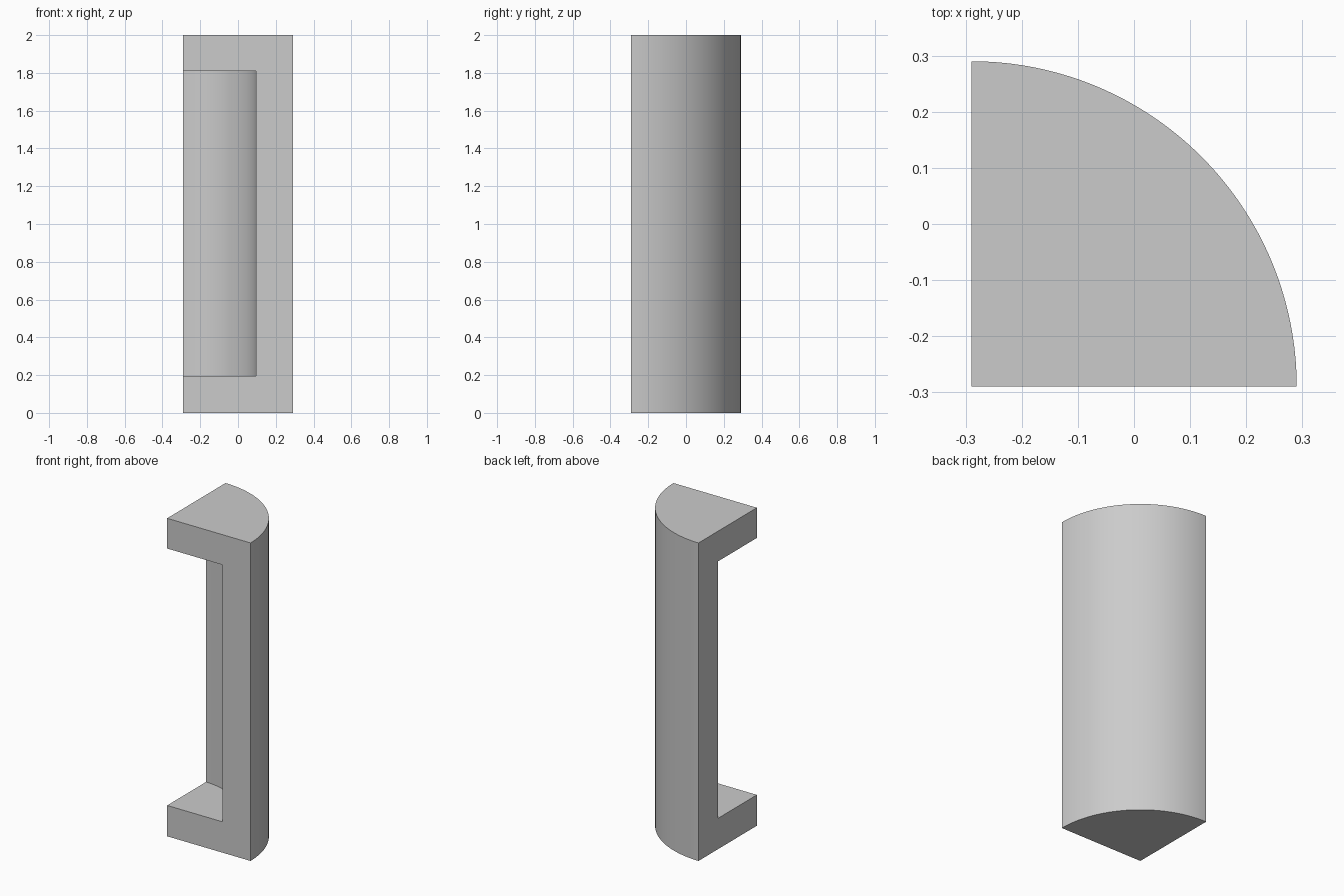
import bpy, bmesh, math

cube = bpy.data.objects.get("Cube")
if cube:
    bpy.data.objects.remove(cube, do_unlink=True)

HALF = 0.29            # half the footprint; the axis is the front right corner
OUTER, INNER = 0.58, 0.386
HEIGHT, LOW, HIGH = 2.0, 0.194, 1.81
STEPS = 64

grey = bpy.data.materials.new("light grey")
grey.use_nodes = True
colour = (0.6, 0.6, 0.6, 1)
grey.diffuse_color = colour
grey.node_tree.nodes["Principled BSDF"].inputs["Base Color"].default_value = colour

# C-shaped section (radius, height), swept a quarter turn around the corner axis
section = [(0, 0), (OUTER, 0), (OUTER, HEIGHT), (0, HEIGHT),
           (0, HIGH), (INNER, HIGH), (INNER, LOW), (0, LOW)]
bm = bmesh.new()
axis = {z: bm.verts.new((-HALF, -HALF, z)) for r, z in section if r == 0}


def ring(angle):
    return [axis[z] if r == 0 else
            bm.verts.new((r * math.cos(angle) - HALF, r * math.sin(angle) - HALF, z))
            for r, z in section]


rings = [ring(math.pi / 2 * s / STEPS) for s in range(STEPS + 1)]
for a, b in zip(rings, rings[1:]):
    for i in range(len(section)):
        j = (i + 1) % len(section)
        corners = list(dict.fromkeys([a[i], a[j], b[j], b[i]]))
        if len(corners) > 2:
            bm.faces.new(corners)

# Flat front and side faces
bm.faces.new(rings[0])
bm.faces.new(rings[-1])
bmesh.ops.recalc_face_normals(bm, faces=bm.faces)

mesh = bpy.data.meshes.new("quarter_round_bracket")
bm.to_mesh(mesh)
bm.free()
mesh.materials.append(grey)
bracket = bpy.data.objects.new("quarter_round_bracket", mesh)
bpy.context.collection.objects.link(bracket)

# Smooth curved walls, sharp corners
bpy.ops.object.select_all(action="DESELECT")
bracket.select_set(True)
bpy.context.view_layer.objects.active = bracket
bpy.ops.object.shade_smooth_by_angle(angle=math.radians(30))
